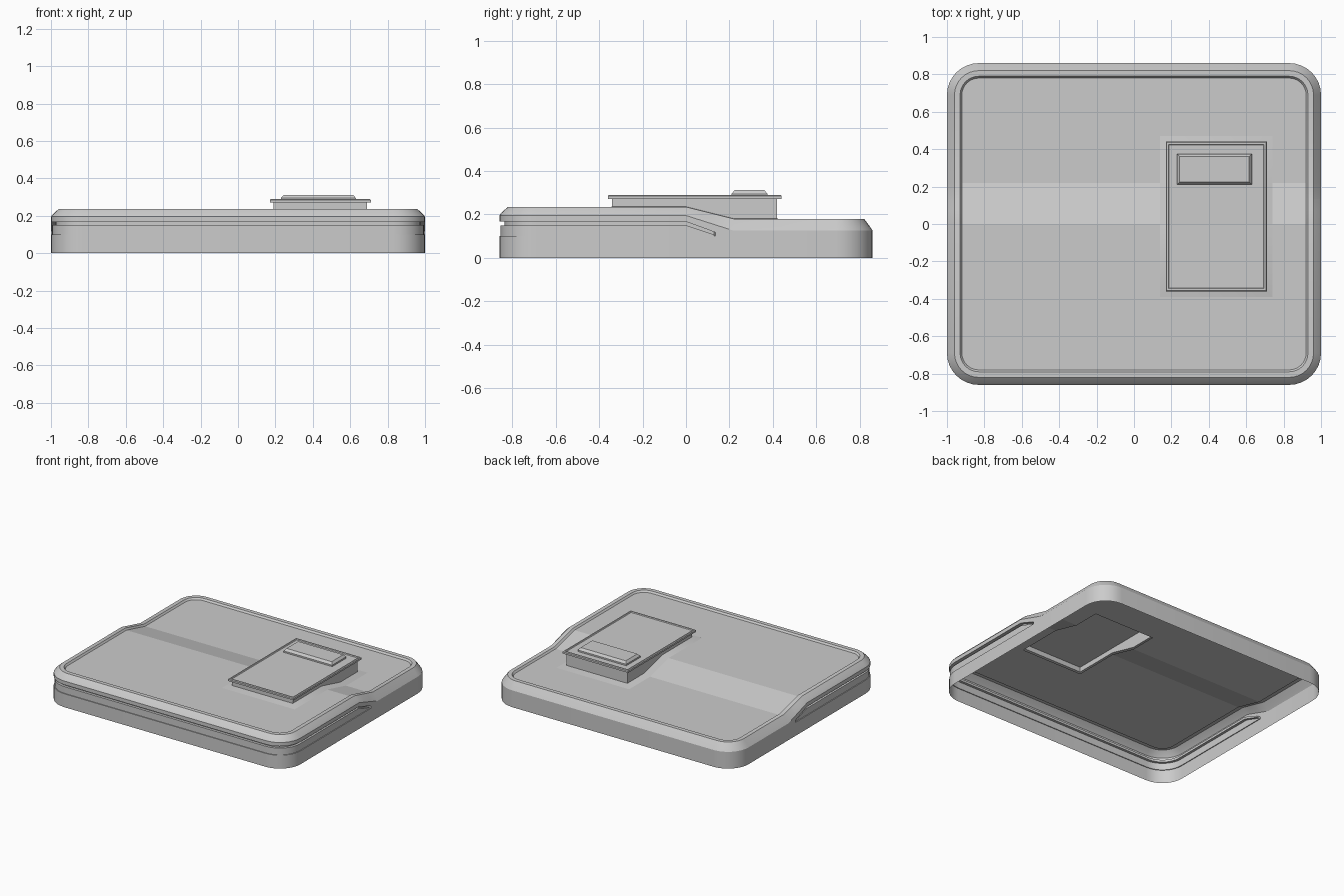
import bpy, bmesh, math

if "Cube" in bpy.data.objects:
    bpy.data.objects.remove(bpy.data.objects["Cube"])

HX, HY, RAD = 1.0, 0.86, 0.17
CUTS = [0.0, 0.07, 0.13, 0.136, 0.22]


def ramp(y, y0, y1):
    return min(1.0, max(0.0, (y - y0) / (y1 - y0)))


def outline(inset, seg=8):
    """Rounded rectangle with extra points where the side edges bend."""
    r = RAD - inset
    pts = []
    for k, (sx, sy) in enumerate([(1, -1), (1, 1), (-1, 1), (-1, -1)]):
        cx, cy = sx * (HX - RAD), sy * (HY - RAD)
        for i in range(seg + 1):
            a = math.radians(-90 + 90 * k + 90 * i / seg)
            pts.append((cx + r * math.cos(a), cy + r * math.sin(a)))
        if k == 0:
            pts += [(HX - inset, y) for y in CUTS]
        if k == 2:
            pts += [(-HX + inset, y) for y in reversed(CUTS)]
    return pts


def rect(x0, x1, y0, y1, d=0.0):
    return [(x0 + d, y0 + d), (x1 - d, y0 + d), (x1 - d, y1 - d), (x0 + d, y1 - d)]


def finish(name, bm, angle=30):
    bmesh.ops.remove_doubles(bm, verts=bm.verts, dist=1e-5)
    bmesh.ops.dissolve_degenerate(bm, edges=bm.edges, dist=1e-5)
    mesh = bpy.data.meshes.new(name)
    bm.to_mesh(mesh)
    bm.free()
    ob = bpy.data.objects.new(name, mesh)
    bpy.context.collection.objects.link(ob)
    bpy.ops.object.select_all(action='DESELECT')
    ob.select_set(True)
    bpy.context.view_layer.objects.active = ob
    bpy.ops.object.shade_smooth_by_angle(angle=math.radians(angle))
    return ob


def loft(name, rings, bottom=False, top=False):
    bm = bmesh.new()
    rows = [[bm.verts.new(p) for p in ring] for ring in rings]
    n = len(rows[0])
    for a, b in zip(rows, rows[1:]):
        for i in range(n):
            j = (i + 1) % n
            bm.faces.new((a[i], a[j], b[j], b[i]))
    if bottom:
        bm.faces.new(rows[0][::-1])
    if top:
        bm.faces.new(rows[-1])
    return finish(name, bm)


# Outer shell: wall, tapering side groove, chamfer and raised rim.
# Each ring: inset, z, drop behind the step, kind
PROFILE = [
    (0.0, 0.0, 0.0, ''), (0.0, 0.10, 0.0, ''),
    (0.006, 0.10, 0.0, 'groove'), (0.006, 0.15, 0.045, 'groove'),
    (0.025, 0.15, 0.045, 'groove'), (0.025, 0.167, 0.05, 'groove'),
    (0.0, 0.167, 0.05, 'seam'), (0.0, 0.195, 0.07, ''),
    (0.012, 0.21, 0.067, ''), (0.04, 0.235, 0.055, ''),
    (0.07, 0.235, 0.055, ''), (0.08, 0.222, 0.055, ''),
]
rings = []
for inset, z, drop, kind in PROFILE:
    ring = []
    for (x, y), (ox, oy) in zip(outline(inset), outline(0)):
        if kind == 'groove' and y > 0.133:
            x, y = ox, oy
        t = ramp(y, 0, 0.136) if kind else ramp(y, 0, 0.22)
        ring.append((x, y, z - drop * t))
    rings.append(ring)
loft('outer_shell', rings)

# Stepped top panel with an opening under the raised box
PANEL_Z = 0.222
BX0, BX1, BY0, BY1 = 0.19, 0.69, -0.34, 0.42


def panel_z(y):
    return PANEL_Z - 0.055 * ramp(y, 0, 0.22)


bm = bmesh.new()
bm.faces.new([bm.verts.new((x, y, 0)) for x, y in outline(0.08)])
for co, no in [((0, 0, 0), (0, 1, 0)), ((0, 0.22, 0), (0, 1, 0)),
               ((BX0, 0, 0), (1, 0, 0)), ((BX1, 0, 0), (1, 0, 0)),
               ((0, BY0, 0), (0, 1, 0)), ((0, BY1, 0), (0, 1, 0))]:
    bmesh.ops.bisect_plane(bm, geom=bm.verts[:] + bm.edges[:] + bm.faces[:],
                           plane_co=co, plane_no=no, dist=1e-5)
hole = []
for f in bm.faces:
    c = f.calc_center_median()
    if BX0 < c.x < BX1 and BY0 < c.y < BY1:
        hole.append(f)
bmesh.ops.delete(bm, geom=hole, context='FACES')
for v in bm.verts:
    v.co.z = panel_z(v.co.y)
finish('top_panel', bm, 10)


# Box walls following the stepped panel, open underneath
def box_ring(d, z=None):
    x0, x1, y0, y1 = BX0 - d, BX1 + d, BY0 - d, BY1 + d
    pts = [(x0, y0), (x1, y0), (x1, 0), (x1, 0.22), (x1, y1),
           (x0, y1), (x0, 0.22), (x0, 0)]
    return [(x, y, panel_z(y) + 0.002 if z is None else z) for x, y in pts]


def foot_ring():
    return [(x, y, z + 0.012) for x, y, z in box_ring(0.0)]


loft('raised_box_walls', [box_ring(0.05), foot_ring(), box_ring(0.0, 0.272)])


# Overhanging cover plate and the small block on it
def slab(name, bounds, levels):
    loft(name, [[(x, y, z) for x, y in rect(*bounds, d)] for d, z in levels],
         bottom=True, top=True)


slab('box_cover', (0.17, 0.71, -0.36, 0.44),
     [(0, 0.272), (0, 0.285), (0.005, 0.29), (0.014, 0.29), (0.018, 0.284)])
slab('small_block', (0.23, 0.63, 0.21, 0.375),
     [(0, 0.284), (0, 0.295), (0.014, 0.312)])
